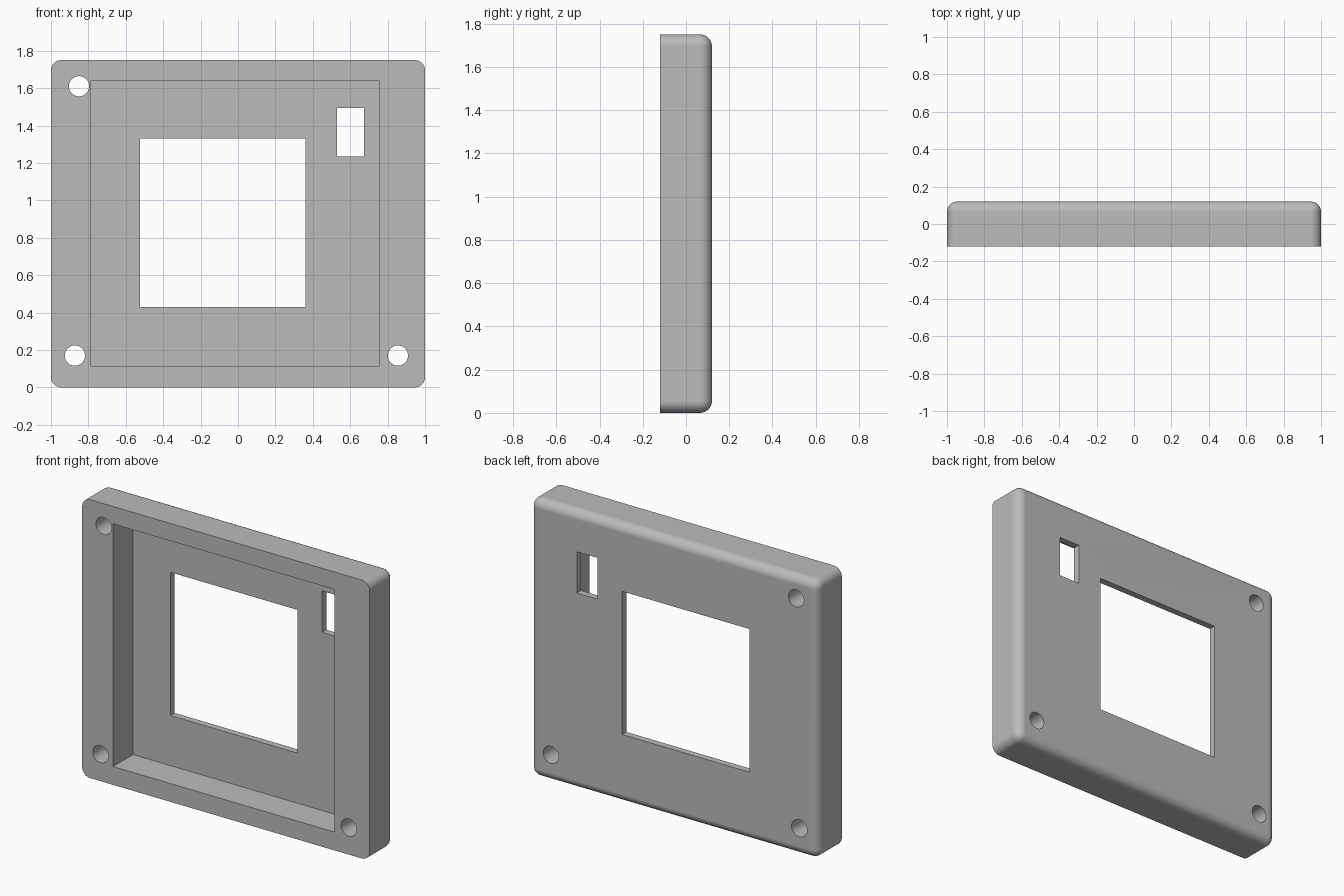
import bpy
import bmesh
from math import radians
from mathutils import Matrix, Vector

if "Cube" in bpy.data.objects:
    bpy.data.objects.remove(bpy.data.objects["Cube"], do_unlink=True)

FRONT, BACK, FLOOR = -0.12, 0.12, 0.078
HEIGHT = 1.75
FILLET = 0.055

grey = bpy.data.materials.new("matte_grey")
grey.use_nodes = True
colour = (0.5, 0.5, 0.5, 1)
grey.diffuse_color = colour
grey.node_tree.nodes["Principled BSDF"].inputs["Base Color"].default_value = colour


def add_object(name, bm):
    mesh = bpy.data.meshes.new(name)
    bm.normal_update()
    bm.to_mesh(mesh)
    bm.free()
    mesh.materials.append(grey)
    obj = bpy.data.objects.new(name, mesh)
    bpy.context.collection.objects.link(obj)
    return obj


def box_mesh(x0, x1, y0, y1, z0, z1):
    bm = bmesh.new()
    centre = Vector((x0 + x1, y0 + y1, z0 + z1)) / 2
    scale = Matrix.Diagonal((x1 - x0, y1 - y0, z1 - z0, 1))
    bmesh.ops.create_cube(bm, size=1, matrix=Matrix.Translation(centre) @ scale)
    return bm


def hole_mesh(x, z, radius):
    bm = bmesh.new()
    place = Matrix.Translation((x, 0, z)) @ Matrix.Rotation(radians(90), 4, "X")
    bmesh.ops.create_cone(bm, cap_ends=True, segments=48, radius1=radius, radius2=radius,
                          depth=1, matrix=place)
    return bm


def cut(target, name, bm):
    cutter = add_object(name, bm)
    cutter.hide_render = True
    mod = target.modifiers.new(name, "BOOLEAN")
    mod.operation = "DIFFERENCE"
    mod.solver = "EXACT"
    mod.object = cutter
    bpy.ops.object.modifier_apply(modifier=mod.name)
    bpy.data.objects.remove(cutter, do_unlink=True)


# Housing block: every edge rounded except those around the open front
bm = box_mesh(-1, 1, FRONT, BACK, 0, HEIGHT)
rounded = [e for e in bm.edges if any(v.co.y > 0 for v in e.verts)]
bmesh.ops.bevel(bm, geom=rounded, offset=FILLET, offset_type="OFFSET",
                segments=8, profile=0.5, affect="EDGES")
housing = add_object("housing", bm)
bpy.context.view_layer.objects.active = housing
housing.select_set(True)

# Front recess, leaving a thin back panel
cut(housing, "recess", box_mesh(-0.785, 0.755, FRONT - 0.1, FLOOR, 0.115, 1.64))

# Openings through the back panel
cut(housing, "window", box_mesh(-0.525, 0.36, -0.5, 0.5, 0.43, 1.33))
cut(housing, "slot", box_mesh(0.53, 0.675, -0.5, 0.5, 1.235, 1.495))

# Mounting holes in three corners
for x, z in ((-0.85, 1.61), (-0.872, 0.17), (0.855, 0.17)):
    cut(housing, "mounting_hole", hole_mesh(x, z, 0.054))

# Smooth fillets and holes, keep flat faces flat
bpy.ops.object.shade_smooth_by_angle(angle=radians(30))
weighted = housing.modifiers.new("flat_faces", "WEIGHTED_NORMAL")
weighted.keep_sharp = True
